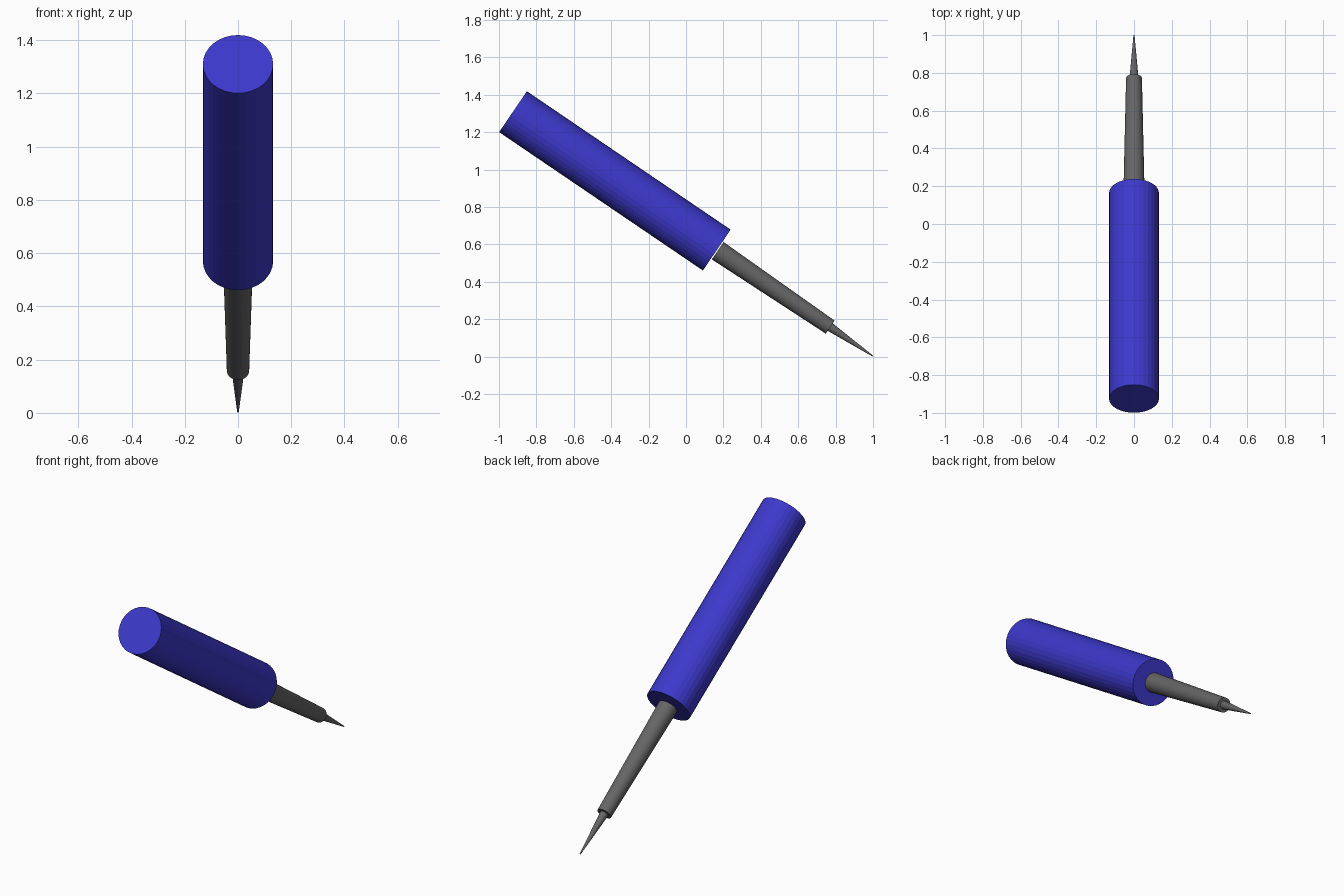
import bpy
from mathutils import Vector

if "Cube" in bpy.data.objects:
    bpy.data.objects.remove(bpy.data.objects["Cube"])

# Tool axis: from the centre of the handle's back end down to the needle point
START = Vector((0, -0.925, 1.31))
TIP = Vector((0, 0.998, 0.004))
AXIS = (TIP - START).normalized()
LENGTH = (TIP - START).length


def material(name, color):
    mat = bpy.data.materials.new(name)
    mat.diffuse_color = color
    mat.use_nodes = True
    mat.node_tree.nodes["Principled BSDF"].inputs["Base Color"].default_value = mat.diffuse_color
    return mat


def section(name, a, b, r1, r2, mat):
    """Tapered round section between distances a and b along the axis."""
    bpy.ops.mesh.primitive_cone_add(vertices=32, radius1=r1, radius2=r2, depth=b - a)
    ob = bpy.context.object
    ob.name = name
    ob.location = START + AXIS * (a + b) / 2
    ob.rotation_euler = AXIS.to_track_quat('Z', 'Y').to_euler()
    ob.data.materials.append(mat)
    return ob


blue = material("blue_plastic", (0.046, 0.04, 0.6, 1))
steel = material("dark_steel", (0.13, 0.13, 0.13, 1))

# Grip, tapered barrel and fine point
section("handle", 0, 1.317, 0.132, 0.132, blue)
section("barrel", 1.323, 2.05, 0.056, 0.042, steel)
section("point", 2.05, LENGTH, 0.024, 0.003, steel)
